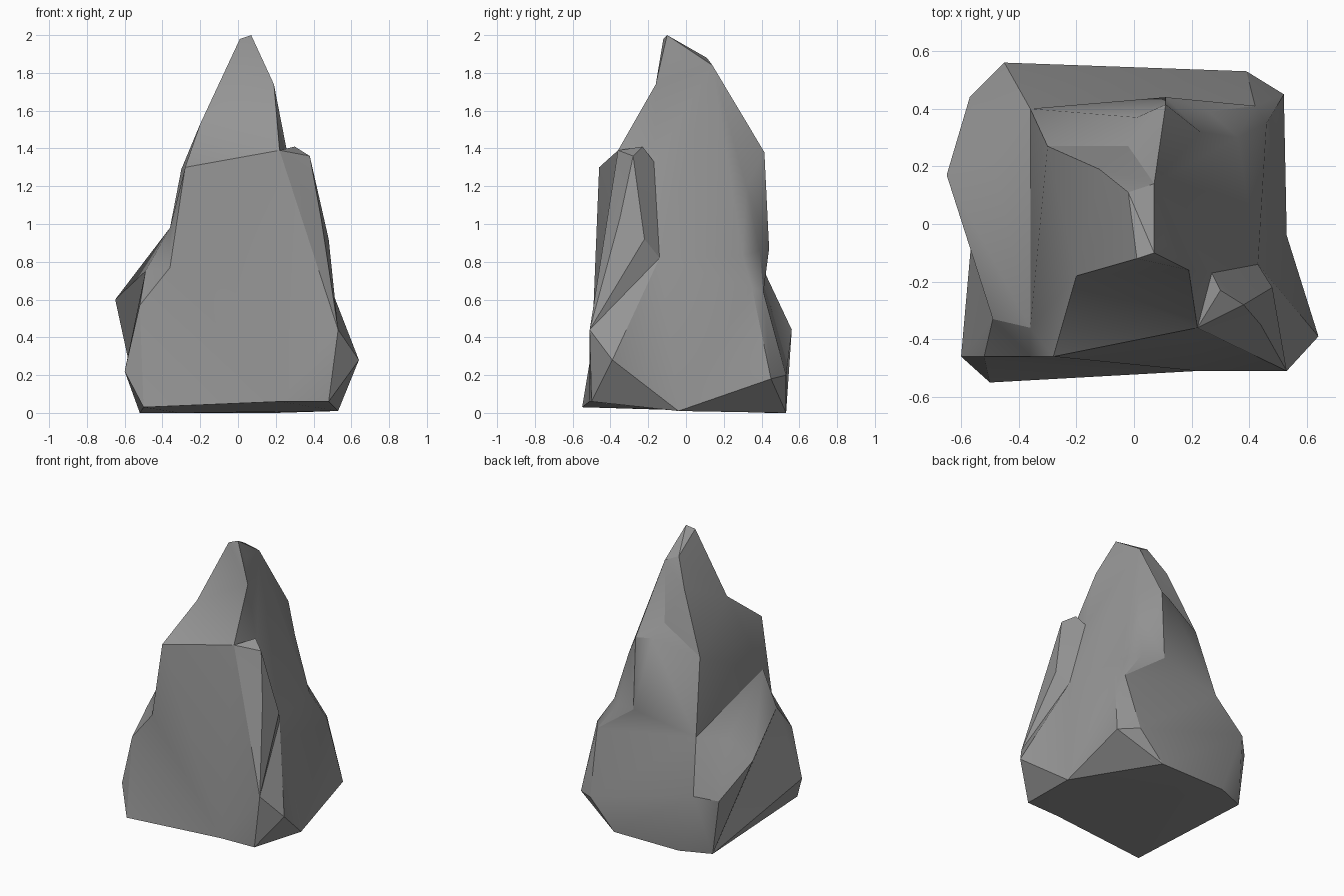
import bpy, bmesh, math, random
from mathutils import Vector

cube = bpy.data.objects.get("Cube")
if cube:
    bpy.data.objects.remove(cube, do_unlink=True)

stone = bpy.data.materials.new("grey stone")
stone.use_nodes = True
grey = (0.3, 0.3, 0.3, 1)
stone.diffuse_color = grey
stone.node_tree.nodes["Principled BSDF"].inputs["Base Color"].default_value = grey

# Chiselled corners of the rock, grouped by part
foot = {
    "front right": (-.5, -.55, .03), "front middle": (.22, -.51, .06),
    "front left": (.48, -.5, .06), "left middle": (.53, -.04, .01),
    "left rear": (.52, .45, .18), "rear left": (.39, .53, .2),
    "rear middle": (.2, .53, 0), "rear right": (-.31, .525, 0),
    "right rear": (-.52, .44, 0), "right front": (-.6, -.46, .22),
}
waist = {
    "horn": (.64, -.39, .28), "knee": (.53, -.51, .44),
    "pit": (.43, -.14, .82), "left hip": (.42, .41, .64),
    "hip front": (.46, .35, .66), "back notch": (.26, .39, .86),
    "left ledge": (.36, .3, .83), "back lip": (.11, .44, .87),
    "back dip": (-.36, .4, .78), "rear bulge": (-.45, .56, .44),
    "rear cheek": (-.57, .44, .39), "right elbow": (-.65, .17, .6),
    "right shelf": (-.49, .22, .74), "right hollow": (-.49, -.33, .75),
    "right corner": (-.52, -.46, .57), "front chip": (-.36, -.46, .77),
}
shoulder = {
    "right ridge": (-.36, -.36, .98), "front shoulder": (-.28, -.46, 1.3),
    "front notch": (.22, -.36, 1.39), "pillar tip": (.3, -.23, 1.41),
    "pillar edge": (.38, -.28, 1.36), "pillar back": (.27, -.17, 1.33),
    "pillar side": (.44, -.35, 1.03), "pillar root": (.48, -.22, .92),
    "back flank": (.23, .32, 1.2), "back crest": (.11, .415, 1.38),
    "dent outer": (.01, .37, 1.38), "dent inner": (-.02, .27, 1.46),
    "dent end": (-.3, .27, 1.29),
}
peak = {
    "right spur": (-.2, -.18, 1.53), "left spur": (.19, -.16, 1.74),
    "tip right": (.01, -.12, 1.98), "tip left": (.07, -.1, 2),
    "tip step": (.11, -.07, 1.88), "back right": (-.02, .11, 1.88),
    "back left": (.07, .14, 1.84), "back brow": (-.12, .19, 1.7),
}

# Ridges and grooves: each corner with the corners it is joined to
creases = {
    "pit": ("left middle", "horn", "knee", "hip front", "left ledge",
            "pillar back", "pillar root", "back left"),
    "pillar back": ("front notch", "pillar tip", "left spur", "back left"),
    "back left": ("left ledge", "back flank", "back crest", "tip left",
                  "dent inner"),
    "back flank": ("back notch", "back crest", "left ledge"),
    "back notch": ("left ledge", "back lip"),
    "left hip": ("rear left", "hip front", "back dip"),
    "front middle": ("right corner", "front chip", "front notch",
                     "front shoulder", "knee"),
    "back dip": ("back lip", "rear left", "rear bulge", "rear cheek",
                 "dent end", "dent outer", "right shelf", "right ridge"),
    "dent outer": ("dent inner", "dent end", "back crest", "back lip"),
    "back brow": ("back right", "dent inner", "dent end", "right spur"),
    "right ridge": ("right elbow", "right shelf", "dent end"),
    "right rear": ("right hollow", "right elbow", "right front"),
    "rear bulge": ("rear left", "rear right"),
    "front shoulder": ("front notch", "right spur", "front chip"),
}


def side(a, b, p):
    return a.co.cross(b.co).dot(p.co)


def crosses(a, b, c, d):
    """Tell whether two arcs on the ball cross."""
    if {a, b} & {c, d} or (a.co + b.co).dot(c.co + d.co) <= 0:
        return False
    return (side(a, b, c) * side(a, b, d) < 0
            and side(c, d, a) * side(c, d, b) < 0)


def tips(edge):
    return [v for f in edge.link_faces for v in f.verts if v not in edge.verts]


def crease(bm, a, b, rng):
    """Turn the edges that lie across a-b until a-b itself is an edge."""
    for attempt in range(80):
        turns = [e for e in bm.edges
                 if crosses(a, b, *e.verts) and crosses(*e.verts, *tips(e))]
        if not turns:
            break
        bmesh.utils.edge_rotate(rng.choice(turns), True)


# Spread the corners over a ball and skin it
heart = Vector((0, 0, .75))
bm = bmesh.new()
corners = {}
places = {}
for part in (foot, waist, shoulder, peak):
    for label, place in part.items():
        vert = bm.verts.new((Vector(place) - heart).normalized())
        corners[label] = vert
        places[vert] = place
bmesh.ops.convex_hull(bm, input=bm.verts[:])
bmesh.ops.recalc_face_normals(bm, faces=bm.faces[:])

# Cut the creases, then pull every corner to its place
rng = random.Random(1)
for start, ends in creases.items():
    for end in ends:
        crease(bm, corners[start], corners[end], rng)
for vert, place in places.items():
    vert.co = place
bm.normal_update()

mesh = bpy.data.meshes.new("rock")
bm.to_mesh(mesh)
bm.free()
mesh.materials.append(stone)
rock = bpy.data.objects.new("rock", mesh)
bpy.context.collection.objects.link(rock)
bpy.ops.object.select_all(action="DESELECT")
rock.select_set(True)
bpy.context.view_layer.objects.active = rock
bpy.ops.object.shade_smooth_by_angle(angle=math.radians(30))
